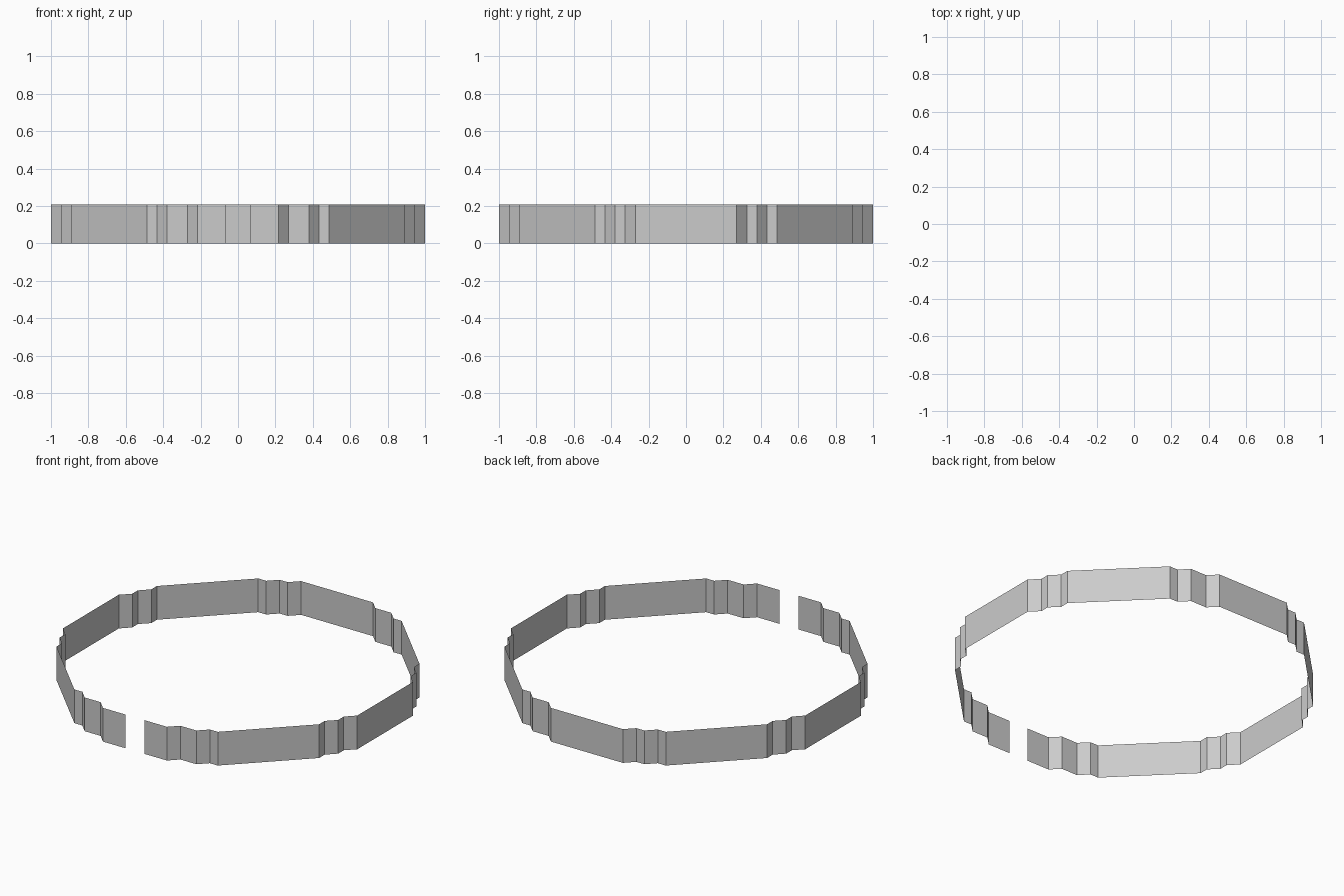
import bpy

if "Cube" in bpy.data.objects:
    bpy.data.objects.remove(bpy.data.objects["Cube"])

S = 0.054          # step of the stepped corners
HEIGHT = 0.207     # wall height
GAP = 0.065        # half width of the front doorway


def levels(*ks):
    """Outer offsets measured inward from 1 in whole steps."""
    return [1 - k * S for k in ks]


R1, R2, R3 = levels(0, 1, 2)
A, B, C, D, E, F = 0.217, 0.271, 0.325, 0.379, 0.433, 0.487

# Stepped corner runs in the +x/+y quadrant, from wall end to diagonal
wide = [(A, R1), (B, R2), (D, R2), (E, R3), (F, R3)]
even = [(B, R1), (C, R2), (D, R2), (E, R3), (F, R3)]
side = [(y, x) for x, y in reversed(even)]


def quadrant(run, sx, sy):
    return [(sx * x, sy * y) for x, y in run + side]


# Plan outline, anticlockwise from the right of the doorway to its left
outline = [(GAP, -R1)]
outline += quadrant(wide, 1, -1)
outline += quadrant(wide, 1, 1)[::-1]
outline += quadrant(even, -1, 1)
outline += quadrant(wide, -1, -1)[::-1]
outline += [(-GAP, -R1)]

# Thin upright wall standing on the outline
n = len(outline)
verts = [(x, y, z) for z in (0, HEIGHT) for x, y in outline]
faces = [(i, i + 1, n + i + 1, n + i) for i in range(n - 1)]
mesh = bpy.data.meshes.new("ring_wall")
mesh.from_pydata(verts, [], faces)
wall = bpy.data.objects.new("ring_wall", mesh)
bpy.context.collection.objects.link(wall)
